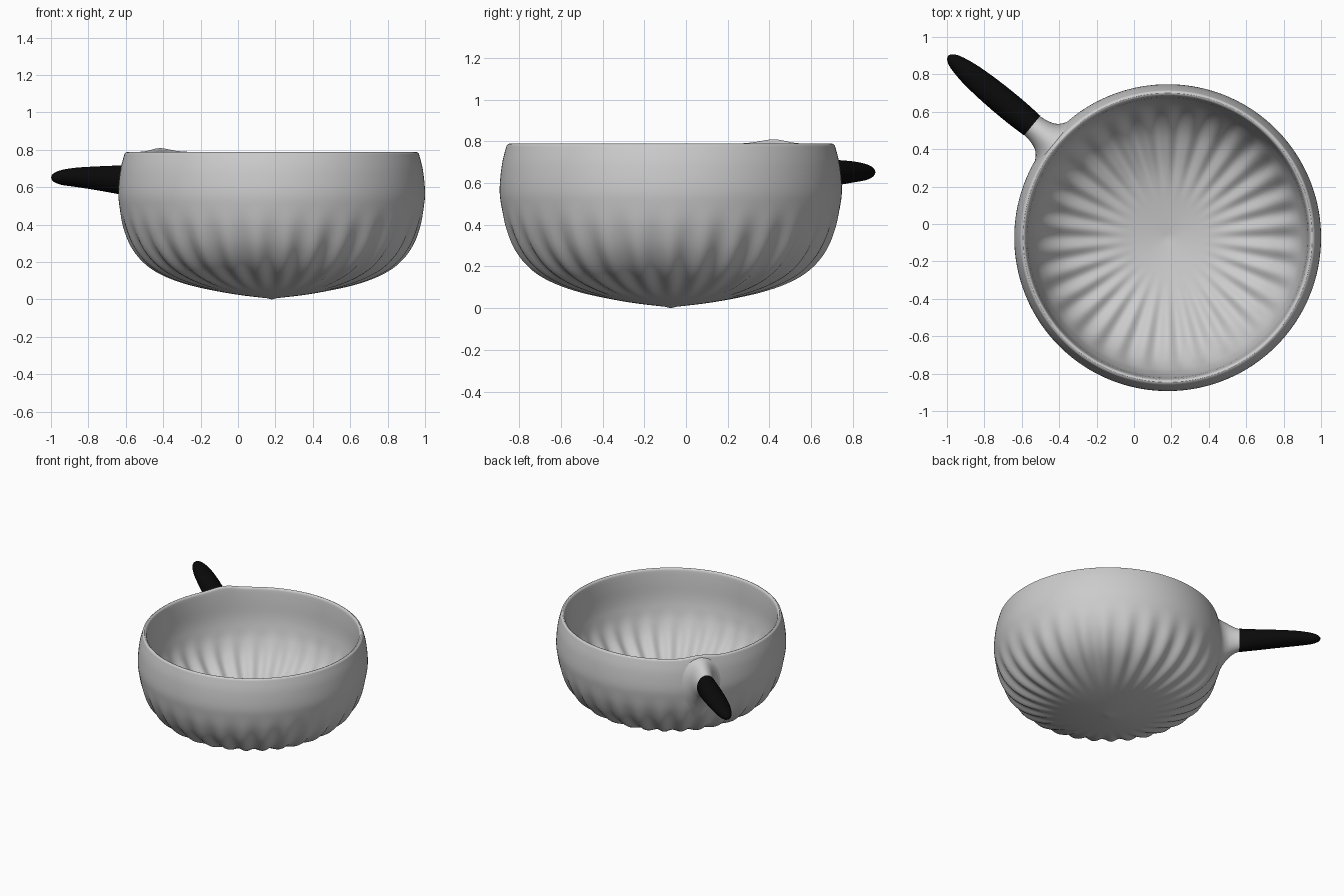
import bpy, bmesh, math
from mathutils import Vector

if "Cube" in bpy.data.objects:
    bpy.data.objects.remove(bpy.data.objects["Cube"])

CX, CY = 0.18, -0.073           # bowl axis
HANDLE = math.radians(140.4)    # handle direction
AX = Vector((math.cos(HANDLE), math.sin(HANDLE), 0))
SIDE = Vector((-AX.y, AX.x, 0))
RIBS, SEG = 30, 240


def smooth(a, b, x):
    t = min(1, max(0, (x - a) / (b - a)))
    return t * t * (3 - 2 * t)


def spline(pts, steps):
    # Catmull-Rom through tuples of any length
    out = []
    for i in range(len(pts) - 1):
        a, b = pts[max(i - 1, 0)], pts[i]
        c, d = pts[i + 1], pts[min(i + 2, len(pts) - 1)]
        for k in range(steps):
            t = k / steps
            out.append(tuple(0.5 * (2 * q + (r - p) * t + (2 * p - 5 * q + 4 * r - s) * t * t
                                    + (3 * q - p - 3 * r + s) * t ** 3)
                             for p, q, r, s in zip(a, b, c, d)))
    out.append(pts[-1])
    return out


def loft(name, rings, tip_start=None, tip_end=None):
    bm = bmesh.new()
    rows = [[bm.verts.new(p) for p in ring] for ring in rings]
    n = len(rows[0])
    for a, b in zip(rows, rows[1:]):
        for i in range(n):
            j = (i + 1) % n
            bm.faces.new((a[i], a[j], b[j], b[i]))
    for tip, row in ((tip_start, rows[0]), (tip_end, rows[-1])):
        if tip is not None:
            v = bm.verts.new(tip)
            for i in range(n):
                bm.faces.new((row[i], v, row[(i + 1) % n]))
    bmesh.ops.recalc_face_normals(bm, faces=bm.faces)
    for f in bm.faces:
        f.smooth = True
    me = bpy.data.meshes.new(name)
    bm.to_mesh(me)
    bm.free()
    ob = bpy.data.objects.new(name, me)
    bpy.context.collection.objects.link(ob)
    return ob


# Bowl: outer wall, rounded rim and thick inner wall, with soft ribs in the lower part
outer = spline([(0, 0.004), (0.2, 0.028), (0.4, 0.068), (0.55, 0.12), (0.66, 0.185),
                (0.74, 0.275), (0.79, 0.385), (0.814, 0.5), (0.82, 0.58), (0.809, 0.69),
                (0.79, 0.768), (0.783, 0.783), (0.773, 0.789)], 5)
inner = spline([(0.773, 0.789), (0.763, 0.783), (0.757, 0.765), (0.75, 0.69), (0.743, 0.58),
                (0.73, 0.5), (0.705, 0.41), (0.655, 0.315), (0.58, 0.235), (0.48, 0.175),
                (0.35, 0.125), (0.18, 0.09), (0, 0.065)], 5)
profile = outer + inner[1:]
rings = []
for i in range(1, len(profile) - 1):
    r, z = profile[i]
    r0, z0 = profile[i - 1]
    r1, z1 = profile[i + 1]
    length = math.hypot(r1 - r0, z1 - z0)
    nr, nz = (z1 - z0) / length, -(r1 - r0) / length
    if i < len(outer):
        depth = 0.011 * smooth(0.3, 0.68, r) * (1 - smooth(0.22, 0.52, z))
    else:
        depth = -0.011 * smooth(0.2, 0.58, r) * (1 - smooth(0.25, 0.5, z))
    ring = []
    for k in range(SEG):
        a = 2 * math.pi * k / SEG
        d = depth * (math.cos(RIBS * a) - 0.3)
        da = (a - HANDLE + math.pi) % (2 * math.pi) - math.pi
        lift = 0.02 * math.exp(-(da / 0.14) ** 2) * smooth(0.6, 0.78, z)
        ring.append((CX + (r + d * nr) * math.cos(a), CY + (r + d * nr) * math.sin(a),
                     z + d * nz + lift))
    rings.append(ring)
loft("bowl", rings, tip_start=(CX, CY, 0), tip_end=(CX, CY, 0.065))


def wall_radius(z):
    for (r0, z0), (r1, z1) in zip(outer, outer[1:]):
        if z0 <= z <= z1:
            return r0 + (r1 - r0) * (z - z0) / (z1 - z0)
    return outer[-1][0]


def oval_rings(sections, n=48):
    # section: wall-to-plane blend, distance from axis, half width, top z, bottom z
    out = []
    for w, s, hw, top, bot in sections:
        ring = []
        for k in range(n):
            a = 2 * math.pi * k / n
            t = hw * math.cos(a)
            z = (top + bot) / 2 + (top - bot) / 2 * math.sin(a)
            wall = math.sqrt(wall_radius(z) ** 2 - t * t) - 0.006
            p = AX * (wall + (s - wall) * w) + SIDE * t
            ring.append((CX + p.x, CY + p.y, z))
        out.append(ring)
    return out


# Flared neck growing out of the bowl wall
loft("handle_neck", oval_rings(spline([
    (0, 0.8, 0.195, 0.797, 0.33), (0.3, 0.83, 0.132, 0.795, 0.41),
    (0.75, 0.86, 0.09, 0.772, 0.475), (1, 0.89, 0.073, 0.742, 0.522),
    (1, 0.93, 0.066, 0.724, 0.545), (1, 0.97, 0.063, 0.715, 0.558)], 4)))

# Black tapered grip
end = AX * 1.525
grip = loft("handle_grip", oval_rings(spline([
    (1, 0.94, 0.068, 0.724, 0.546), (1, 1.05, 0.073, 0.717, 0.562),
    (1, 1.2, 0.072, 0.712, 0.583), (1, 1.35, 0.063, 0.705, 0.601),
    (1, 1.45, 0.047, 0.693, 0.612), (1, 1.5, 0.03, 0.678, 0.626),
    (1, 1.52, 0.012, 0.662, 0.642)], 4)),
    tip_end=(CX + end.x, CY + end.y, 0.652))
black = bpy.data.materials.new("black_grip")
black.diffuse_color = (0.003, 0.003, 0.003, 1)
black.use_nodes = True
black.node_tree.nodes["Principled BSDF"].inputs["Base Color"].default_value = black.diffuse_color
grip.data.materials.append(black)
